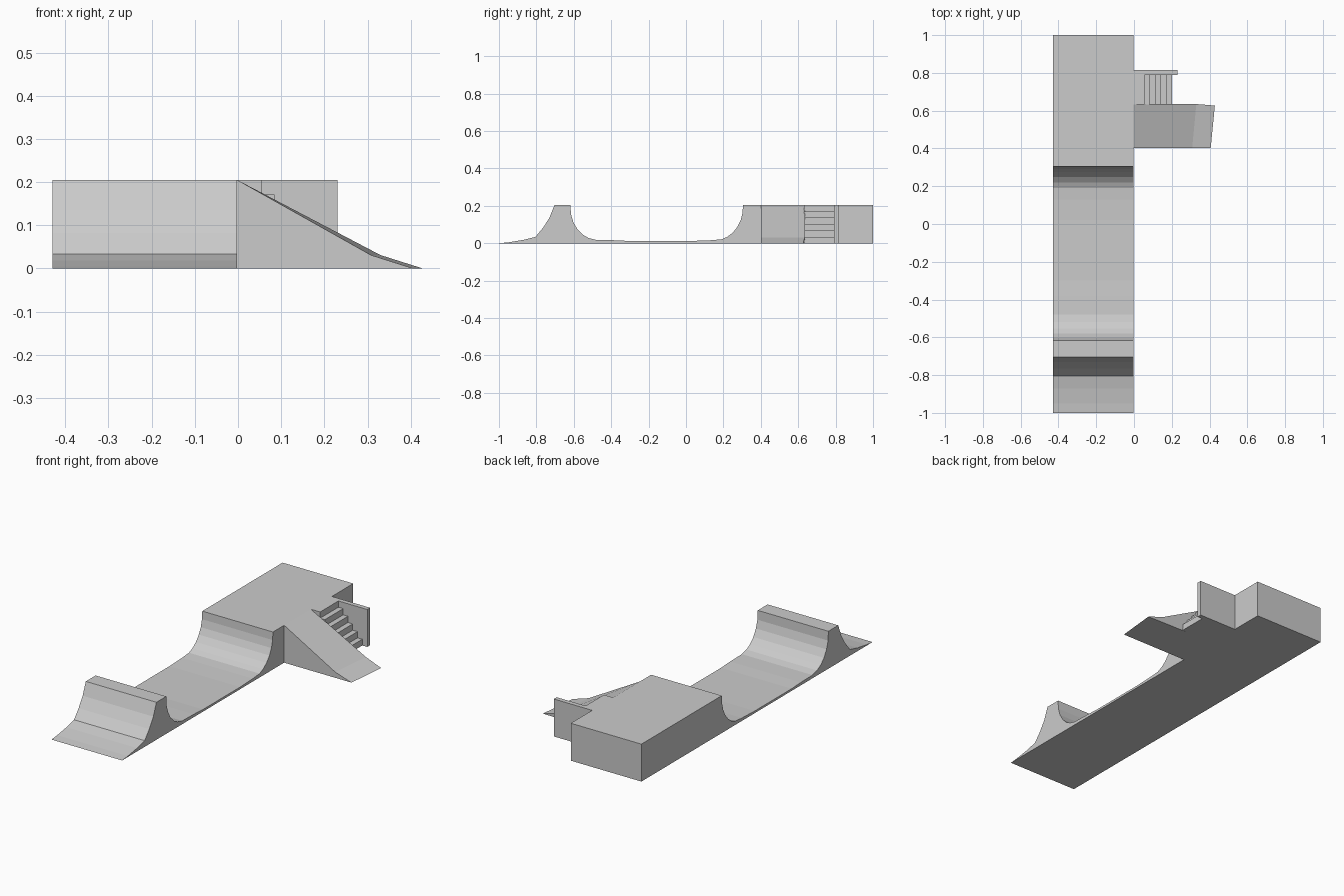
import bpy, bmesh

if "Cube" in bpy.data.objects:
    bpy.data.objects.remove(bpy.data.objects["Cube"])

H = 0.205  # deck height


def make_object(name, bm):
    bmesh.ops.recalc_face_normals(bm, faces=bm.faces)
    mesh = bpy.data.meshes.new(name)
    bm.to_mesh(mesh)
    bm.free()
    obj = bpy.data.objects.new(name, mesh)
    bpy.context.collection.objects.link(obj)
    return obj


def loft(name, start, end):
    """Closed solid between two matching outlines of 3D points."""
    bm = bmesh.new()
    a = [bm.verts.new(p) for p in start]
    b = [bm.verts.new(p) for p in end]
    bm.faces.new(a)
    bm.faces.new(b[::-1])
    for i in range(len(a)):
        j = (i + 1) % len(a)
        bm.faces.new((a[i], b[i], b[j], a[j]))
    return make_object(name, bm)


# Long half-pipe with the kicker in front and the raised deck behind
pipe = [(-1, 0), (-0.95, 0.005), (-0.87, 0.018), (-0.805, 0.034),
        (-0.765, 0.082), (-0.73, 0.137), (-0.703, H), (-0.618, H),
        (-0.615, 0.155), (-0.602, 0.112), (-0.58, 0.074), (-0.552, 0.046),
        (-0.52, 0.028), (-0.48, 0.018), (-0.38, 0.016), (-0.3, 0.012),
        (0.02, 0.012), (0.13, 0.016), (0.19, 0.021), (0.22, 0.034),
        (0.25, 0.057), (0.275, 0.088), (0.292, 0.122), (0.302, 0.162),
        (0.305, H), (1, H), (1, 0)]
loft("half_pipe", [(-0.43, y, z) for y, z in pipe], [(-0.002, y, z) for y, z in pipe])

# Slightly skewed side ramp
loft("side_ramp",
     [(-0.002, 0.402, 0), (-0.002, 0.402, H), (0.308, 0.402, 0.031), (0.406, 0.402, 0)],
     [(-0.002, 0.635, 0), (-0.002, 0.635, H), (0.33, 0.635, 0.031), (0.428, 0.627, 0)])

# Staircase profile: top landing and five treads
steps = [(-0.002, 0), (-0.002, H), (0.055, H)]
x, z = 0.055, H
for i in range(5):
    z -= H / 6
    steps += [(x, z), (x + 0.029, z)]
    x += 0.029
steps.append((x, 0))
loft("stairs", [(x, 0.632, z) for x, z in steps], [(x, 0.79, z) for x, z in steps])

# Wall beside the stairs
wall = [(-0.002, 0), (-0.002, H), (0.23, H), (0.23, 0)]
loft("stair_wall", [(x, 0.79, z) for x, z in wall], [(x, 0.815, z) for x, z in wall])
